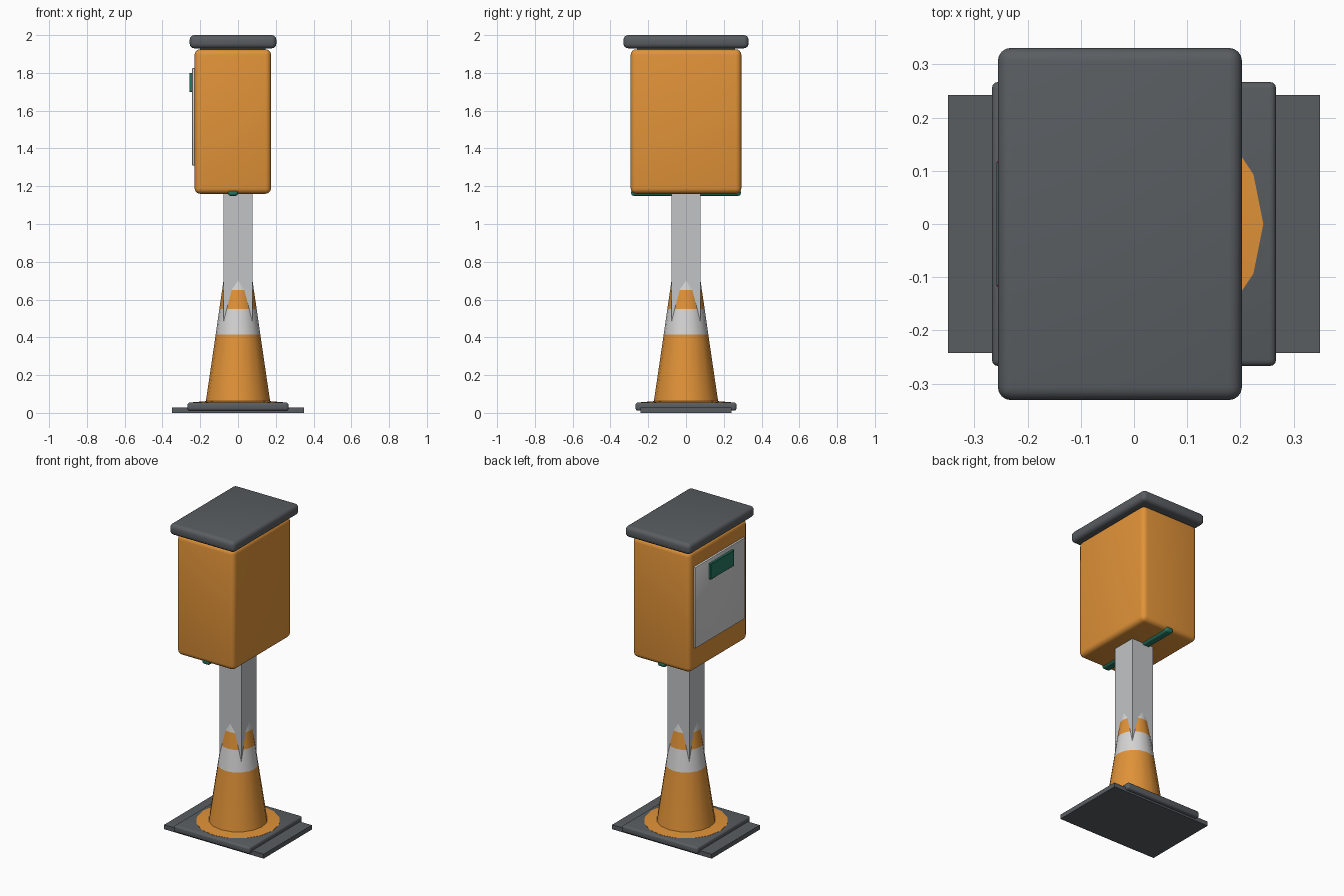
import bpy, bmesh, math

if "Cube" in bpy.data.objects:
    bpy.data.objects.remove(bpy.data.objects["Cube"])

def material(name, rgb):
    m = bpy.data.materials.new(name)
    m.diffuse_color = (*rgb, 1)
    m.use_nodes = True
    m.node_tree.nodes["Principled BSDF"].inputs["Base Color"].default_value = m.diffuse_color
    return m

ORANGE = material("orange", (0.75, 0.29, 0.04))
DARK = material("dark_grey", (0.10, 0.11, 0.12))
STEEL = material("steel_grey", (0.54, 0.55, 0.56))
WHITE = material("pale_grey", (0.66, 0.66, 0.66))
GREEN = material("green", (0.02, 0.18, 0.12))

def finish(ob):
    bpy.ops.object.select_all(action='DESELECT')
    ob.select_set(True)
    bpy.context.view_layer.objects.active = ob
    bpy.ops.object.shade_smooth_by_angle(angle=math.radians(35))

def box(name, lo, hi, mat, bevel=0.0, segments=3):
    """Axis-aligned box between two corners, optionally with rounded edges."""
    bm = bmesh.new()
    bmesh.ops.create_cube(bm, size=1)
    for v in bm.verts:
        v.co = [(a + b) / 2 + c * (b - a) for a, b, c in zip(lo, hi, v.co)]
    if bevel:
        bmesh.ops.bevel(bm, geom=bm.edges[:], offset=bevel, segments=segments,
                        profile=0.5, affect='EDGES', clamp_overlap=True)
    me = bpy.data.meshes.new(name)
    bm.to_mesh(me)
    bm.free()
    me.materials.append(mat)
    ob = bpy.data.objects.new(name, me)
    bpy.context.collection.objects.link(ob)
    finish(ob)
    return ob

# ground plate and rubber cone foot
box("ground_plate", (-0.35, -0.242, 0.0), (0.35, 0.242, 0.028), DARK)
box("cone_foot", (-0.267, -0.267, 0.012), (0.267, 0.267, 0.055), DARK, 0.012)

# sixteen-sided traffic cone with flange, striped by height
SIDES = 16
profile = [(0.243, 0.05), (0.243, 0.056), (0.17, 0.062), (0.118, 0.415),
           (0.099, 0.55), (0.084, 0.65), (0.070, 0.75)]
bm = bmesh.new()
rings = [[bm.verts.new((r * math.cos(2 * math.pi * i / SIDES),
                        r * math.sin(2 * math.pi * i / SIDES), z))
          for i in range(SIDES)] for r, z in profile]
for a, b in zip(rings, rings[1:]):
    for i in range(SIDES):
        j = (i + 1) % SIDES
        bm.faces.new((a[i], a[j], b[j], b[i]))
bm.faces.new(rings[0][::-1])
bm.faces.new(rings[-1])
for f in bm.faces:
    z = f.calc_center_median().z
    f.material_index = 1 if 0.42 < z < 0.55 or z > 0.65 else 0
me = bpy.data.meshes.new("traffic_cone")
bm.to_mesh(me)
bm.free()
me.materials.append(ORANGE)
me.materials.append(WHITE)
cone = bpy.data.objects.new("traffic_cone", me)
bpy.context.collection.objects.link(cone)
finish(cone)

# square post
box("post", (-0.077, -0.077, 0.06), (0.077, 0.077, 1.18), STEEL)

# cabinet, lid and the bar underneath
box("cabinet", (-0.23, -0.293, 1.16), (0.175, 0.293, 1.925), ORANGE, 0.03, 4)
box("lid", (-0.256, -0.331, 1.93), (0.203, 0.331, 2.0), DARK, 0.025, 4)
box("lid_seat", (-0.2, -0.26, 1.915), (0.145, 0.26, 1.94), DARK)
box("under_bar", (-0.054, -0.29, 1.149), (0.0, 0.29, 1.185), GREEN, 0.013)

# door panel with a small display on the left side
box("door_panel", (-0.243, -0.25, 1.31), (-0.225, 0.25, 1.825), WHITE, 0.004, 2)
box("display", (-0.258, -0.118, 1.70), (-0.24, 0.118, 1.80), GREEN, 0.002, 1)
